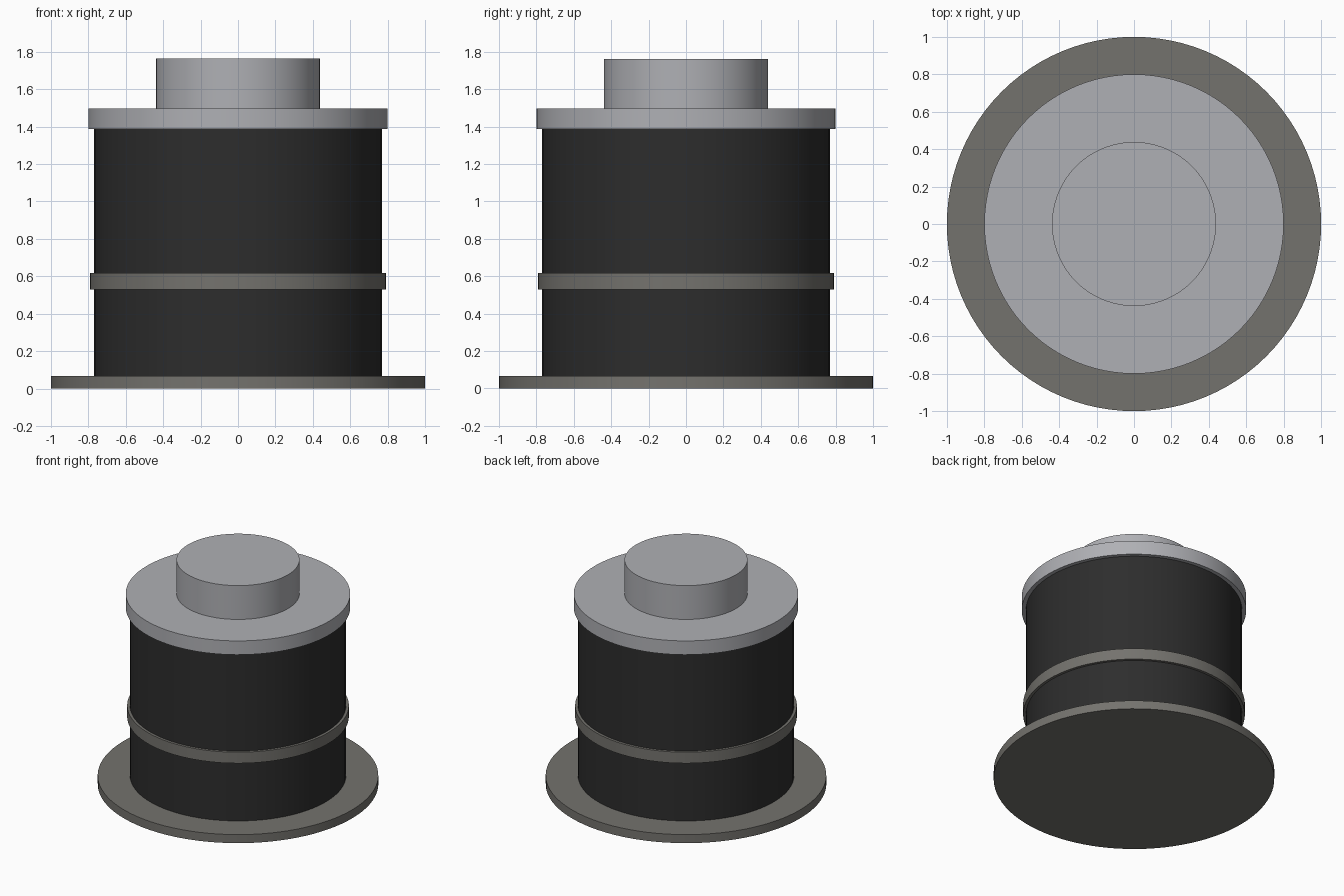
import bpy
import math

cube = bpy.data.objects.get("Cube")
if cube:
    bpy.data.objects.remove(cube, do_unlink=True)


def make_material(name, colour):
    mat = bpy.data.materials.new(name)
    mat.use_nodes = True
    mat.diffuse_color = (*colour, 1)
    bsdf = mat.node_tree.nodes["Principled BSDF"]
    bsdf.inputs["Base Color"].default_value = (*colour, 1)
    bsdf.inputs["Roughness"].default_value = 0.6
    return mat


light_grey = make_material("light grey metal", (0.43, 0.435, 0.46))
warm_grey = make_material("warm grey metal", (0.175, 0.17, 0.155))
black = make_material("black rubber", (0.026, 0.026, 0.026))


def disc(name, radius, bottom, top, mat):
    """Upright solid cylinder between two heights."""
    bpy.ops.mesh.primitive_cylinder_add(
        vertices=96, radius=radius, depth=top - bottom,
        location=(0, 0, (bottom + top) / 2))
    obj = bpy.context.object
    obj.name = name
    obj.data.materials.append(mat)
    bpy.ops.object.shade_smooth_by_angle(angle=math.radians(30))
    return obj


# Base plate, body and band
disc("base_plate", 1.0, 0, 0.067, warm_grey)
disc("body", 0.77, 0.067, 1.388, black)
disc("middle_band", 0.79, 0.53, 0.617, warm_grey)

# Lid and raised cap
disc("lid", 0.8, 1.388, 1.497, light_grey)
disc("cap", 0.438, 1.497, 1.763, light_grey)
